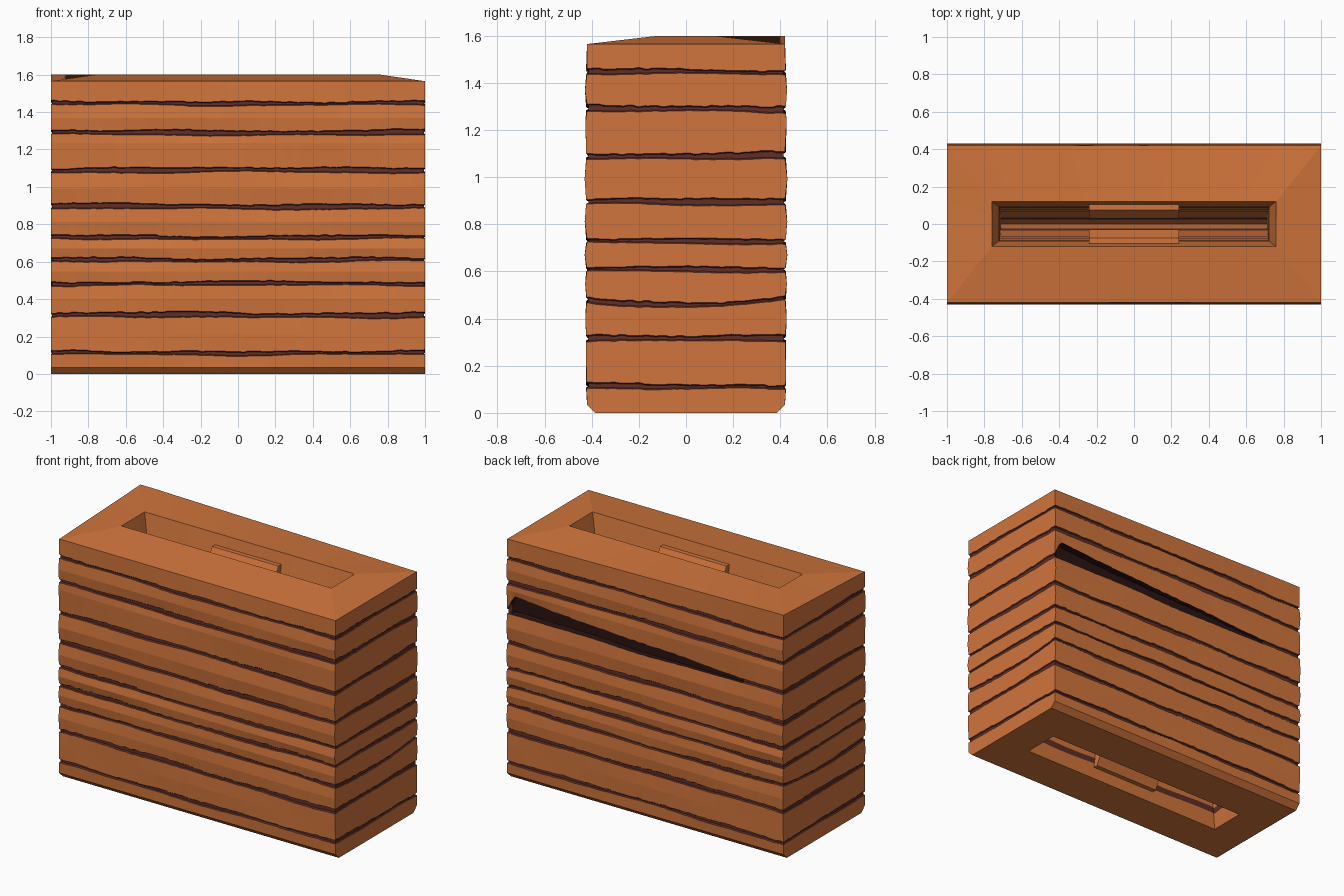
import bpy, bmesh, math, random

if "Cube" in bpy.data.objects:
    bpy.data.objects.remove(bpy.data.objects["Cube"])
random.seed(4)

def mat(name, c):
    m = bpy.data.materials.new(name)
    m.diffuse_color = (*c, 1)
    m.use_nodes = True
    m.node_tree.nodes["Principled BSDF"].inputs["Base Color"].default_value = m.diffuse_color
    return m

ORANGE = mat("orange clay", (0.63, 0.178, 0.045))
SEAM = mat("dark brown seam", (0.115, 0.027, 0.019))
BLACK = mat("black crack", (0.02, 0.006, 0.005))

HX, HY, H, MID = 1.0, 0.42, 1.6, 0.8
SEAMS = [0.112, 0.315, 0.483, 0.61, 0.73, 0.895, 1.09, 1.29, 1.447]

# rectangular outline, counter-clockwise from the front left corner
NX, NY = 110, 48
outline = [(-HX + 2 * HX * i / NX, -HY) for i in range(NX)]
outline += [(HX, -HY + 2 * HY * i / NY) for i in range(NY)]
outline += [(HX - 2 * HX * i / NX, HY) for i in range(NX)]
outline += [(-HX, HY - 2 * HY * i / NY) for i in range(NY)]
N = len(outline)

def inset(p, d, bulge=0.0):
    x = max(-HX + d, min(HX - d, p[0]))
    y = max(-HY + d, min(HY - d, p[1]))
    return x, y + (math.copysign(bulge, y) if abs(p[1]) == HY else 0)

def top_z(p):
    # front and right edges sag, back left corner stays high
    x, y = p
    if y == HY:
        return H - 0.035 * max(0, min(1, (x + 0.9) / 1.9))
    if x == -HX:
        return 1.565 + 0.035 * (y + HY) / (2 * HY)
    return 1.565

def slot_size(z):
    # half length and half width of the slot, narrowing to the middle
    t = abs(z - MID)
    pts = [(0, .71, .0005), (.2, .715, .06), (.65, .72, .09), (.8, .76, .12)]
    for a, b in zip(pts, pts[1:]):
        if t <= b[0] + 1e-6:
            f = (t - a[0]) / (b[0] - a[0])
            return a[1] + f * (b[1] - a[1]), a[2] + f * (b[2] - a[2])
    return pts[-1][1:]

rows, mats = [], []      # mats[i] colours the strip between row i and i+1

def add(row, m):
    rows.append(row)
    mats.append(m)

# outer wall: slabs separated by shallow wavy grooves
add([(p[0], p[1] * 0.385 / HY, 0) for p in outline], 0)
add([(*inset(p, 0), 0.035) for p in outline], 0)
for k, z in enumerate(SEAMS):
    depth = 0.006
    ph = [random.uniform(0, 6.28) for _ in range(3)]
    lines = [[], [], [], []]
    step = 0
    for i, p in enumerate(outline):
        if i % 2 == 0:
            step = random.uniform(-0.003, 0.003)
        a = 2 * math.pi * i / N
        c = z + 0.003 * math.sin(3 * a + ph[0]) + 0.002 * math.sin(9 * a + ph[1])
        if k == 2 and abs(p[0]) == HX:
            c -= 0.025 * (1 - (p[1] / HY) ** 2)
        w = 0.0105 + 0.003 * math.sin(5 * a + ph[2])
        if k in (1, 5, 6, 7):
            w += 0.003
        lo, hi, d = c - w + step * 0.5, c + w + step, depth
        # wedge-shaped crack along the back
        if k == 6 and p[1] == HY:
            f = max(0, (p[0] + 0.8) / 1.75)
            if p[0] > 0.95:
                f = max(0, (1 - p[0]) / 0.05)
            hi += 0.09 * f
            d += 0.04 * f
        bulge = 0.002 + 0.002 * math.sin(4 * a + ph[1])
        lines[0].append((*inset(p, 0, bulge), lo))
        lines[1].append((*inset(p, d), lo + 0.005))
        lines[2].append((*inset(p, d), hi - 0.005))
        lines[3].append((*inset(p, 0, bulge), hi))
    for ln, m in zip(lines, (1, 1, 1, 0)):
        add(ln, m)
    # gently bulged slab middle
    nxt = SEAMS[k + 1] if k + 1 < len(SEAMS) else 1.56
    zz = (z + nxt) / 2 + (0.045 if k == 6 else 0)
    if k < 8:
        b = random.uniform(0.003, 0.011)
        add([(*inset(p, 0, b), zz) for p in outline], 0)
add([(*inset(p, 0), top_z(p)) for p in outline], 0)

# slot lining: coloured bands go down through the block
def lining(z, m, wob=0.0):
    hx, hy = slot_size(z)
    add([(p[0] / HX * hx, p[1] / HY * hy,
          z + wob * math.sin(i * 0.11 + z * 9)) for i, p in enumerate(outline)], m)

lining(H, 0)
for k, z in reversed(list(enumerate(SEAMS))):
    lining(z + 0.018, 1, 0.006)
    lining(z - 0.018, 0, 0.006)
    if k == 5:
        lining(MID, 0)
lining(0, 0)

bm = bmesh.new()
vs = [[bm.verts.new(c) for c in r] for r in rows]
R = len(rows)
for r in range(R):
    a, b = vs[r], vs[(r + 1) % R]
    for i in range(N):
        j = (i + 1) % N
        f = bm.faces.new((a[i], a[j], b[j], b[i]))
        f.material_index = mats[r]
        # the back crack is darkest
        c = f.calc_center_median()
        if mats[r] == 1 and c.y > 0.3 and 1.05 < c.z < 1.22 and -0.7 < c.x < 0.98:
            f.material_index = 2
bmesh.ops.recalc_face_normals(bm, faces=bm.faces)
me = bpy.data.meshes.new("layered_block")
bm.to_mesh(me)
bm.free()
for m in (ORANGE, SEAM, BLACK):
    me.materials.append(m)
block = bpy.data.objects.new("layered_block", me)
bpy.context.collection.objects.link(block)

# ribs that narrow the middle of the slot, one on each side
prof = [(0.105, 0.07), (0.105, 1.53), (0.075, 1.53), (0.03, 1.45), (0.03, 0.15), (0.075, 0.07)]
for name, s in (("back_rib", 1), ("front_rib", -1)):
    bm = bmesh.new()
    f = bm.faces.new([bm.verts.new((-0.24, s * y, z)) for y, z in prof])
    g = bmesh.ops.extrude_face_region(bm, geom=[f])["geom"]
    bmesh.ops.translate(bm, vec=(0.48, 0, 0),
                        verts=[v for v in g if isinstance(v, bmesh.types.BMVert)])
    bmesh.ops.recalc_face_normals(bm, faces=bm.faces)
    me = bpy.data.meshes.new(name)
    bm.to_mesh(me)
    bm.free()
    me.materials.append(ORANGE)
    bpy.context.collection.objects.link(bpy.data.objects.new(name, me))
